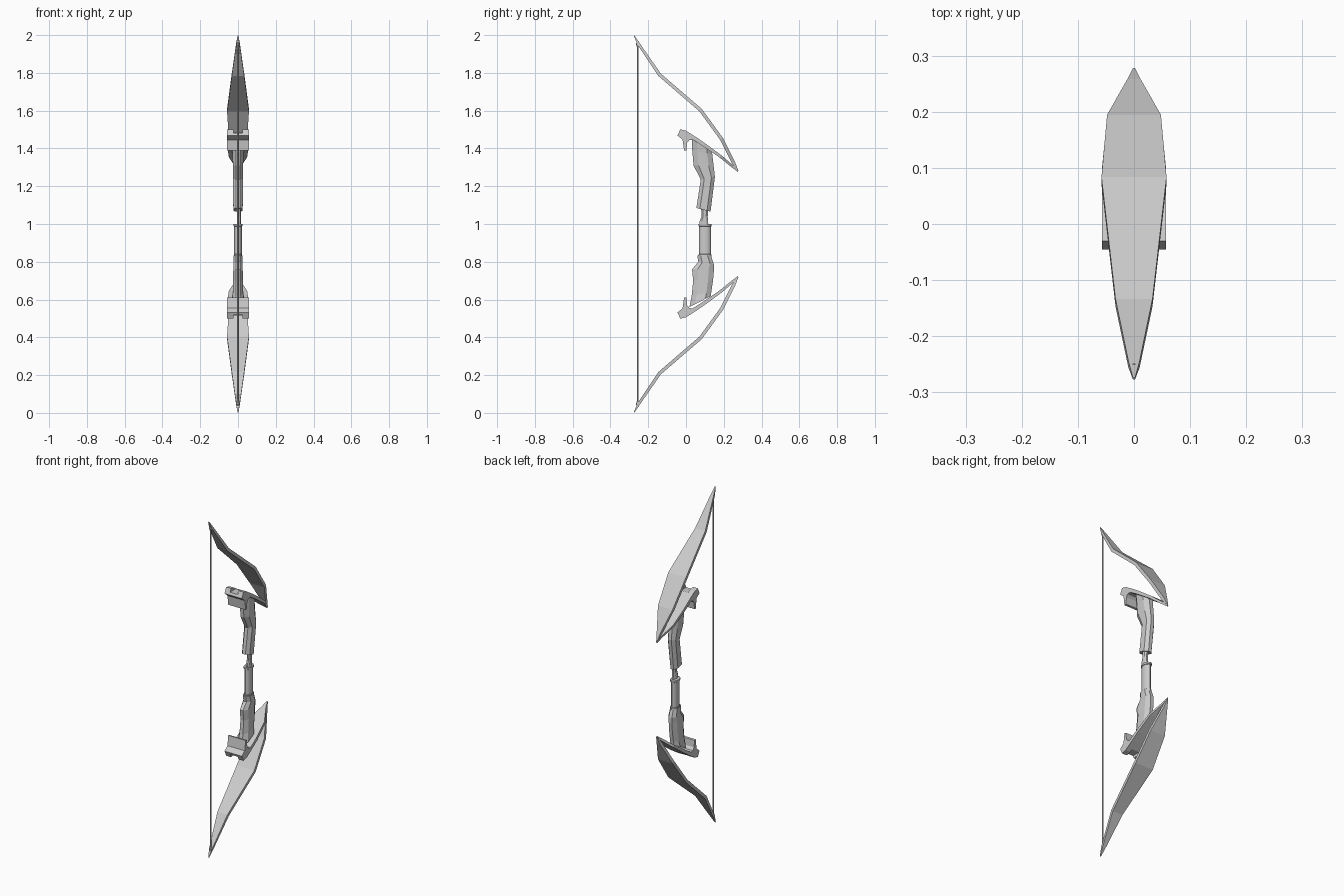
import bpy, bmesh, math
from mathutils import Vector

if "Cube" in bpy.data.objects:
    bpy.data.objects.remove(bpy.data.objects["Cube"])


def make(name, bm):
    bmesh.ops.recalc_face_normals(bm, faces=bm.faces)
    mesh = bpy.data.meshes.new(name)
    bm.to_mesh(mesh)
    bm.free()
    ob = bpy.data.objects.new(name, mesh)
    bpy.context.collection.objects.link(ob)
    return ob


def loft(bm, rings):
    """Skin a list of equal-length rings of points and cap both ends."""
    vs = [[bm.verts.new(p) for p in r] for r in rings]
    n = len(vs[0])
    for a, b in zip(vs, vs[1:]):
        for i in range(n):
            j = (i + 1) % n
            bm.faces.new((a[i], a[j], b[j], b[i]))
    bm.faces.new(vs[0])
    bm.faces.new(vs[-1])


def flip(z, side):
    return z if side > 0 else 2 - z


def limb(name, side):
    # y, z, half width, thickness along the blade
    st = [(-.275, 1.997, .002, .004), (-.25, 1.952, .010, .014),
          (-.14, 1.79, .033, .018), (.077, 1.603, .058, .018),
          (.187, 1.452, .048, .018), (.25, 1.328, .012, .018),
          (.275, 1.28, .002, .006)]
    rings = []
    for i, (y, z, w, t) in enumerate(st):
        a, b = st[max(i - 1, 0)], st[min(i + 1, len(st) - 1)]
        d = Vector((b[0] - a[0], b[1] - a[1])).normalized()
        oy, oz = -d.y * t / 2, d.x * t / 2
        rings.append([(x, y + s * oy, flip(z + s * oz, side))
                      for x, s in ((-w, 1), (w, 1), (w, -1), (-w, -1))])
    bm = bmesh.new()
    loft(bm, rings)
    return make(name, bm)


def bracket(name, side):
    bm = bmesh.new()
    # hooked head
    prof = [(-.045, 1.468), (-.030, 1.501), (0, 1.494), (.055, 1.459),
            (.035, 1.447), (.018, 1.445), (.006, 1.43), (.002, 1.39),
            (-.010, 1.388), (-.018, 1.446)]
    loft(bm, [[(x, y, flip(z, side)) for y, z in prof] for x in (-.057, .057)])
    # plate tapering forward to a point: top y, z, bottom y, z, half width
    plate = [(.055, 1.459, .035, 1.447, .057), (.10, 1.428, .09, 1.412, .057),
             (.19, 1.362, .178, 1.352, .048), (.25, 1.310, .245, 1.298, .012),
             (.276, 1.280, .274, 1.276, .002)]
    loft(bm, [[(-w, a, flip(b, side)), (w, a, flip(b, side)),
               (w, c, flip(d, side)), (-w, c, flip(d, side))]
              for a, b, c, d, w in plate])
    ob = make(name, bm)
    # shallow slot in the head
    cb = bmesh.new()
    bmesh.ops.create_cube(cb, size=1)
    for v in cb.verts:
        v.co = Vector((v.co.x * .05, v.co.y * .07 - .02,
                       flip(v.co.z * .06 + 1.512, side)))
    cut = make(name + "_slot_cutter", cb)
    cut.hide_render = True
    cut.hide_viewport = True
    m = ob.modifiers.new("slot", 'BOOLEAN')
    m.operation = 'DIFFERENCE'
    m.object = cut
    return ob


def riser(name, st, cx=0):
    # back y, z, front y, z, half width; chamfered section
    sec = [(0, -.4), (.25, -1), (.75, -1), (1, -.4),
           (1, .4), (.75, 1), (.25, 1), (0, .4)]
    bm = bmesh.new()
    loft(bm, [[(cx + k * w, a + (c - a) * t, b + (d - b) * t) for t, k in sec]
              for a, b, c, d, w in st])
    return make(name, bm)


def turned(name, rows, y, n=16):
    # z, x radius, y radius
    bm = bmesh.new()
    loft(bm, [[(rx * math.cos(2 * math.pi * i / n),
                y + ry * math.sin(2 * math.pi * i / n), z) for i in range(n)]
              for z, rx, ry in rows])
    ob = make(name, bm)
    bpy.context.view_layer.objects.active = ob
    ob.select_set(True)
    bpy.ops.object.shade_smooth_by_angle(angle=math.radians(30))
    ob.select_set(False)
    return ob


# limbs, brackets and string nocks, above and below
for label, side in (("upper", 1), ("lower", -1)):
    limb(label + "_limb", side)
    bracket(label + "_bracket", side)
    turned(label + "_nock", [(flip(z, side), r, r) for z, r in
                             ((1.94, .006), (1.952, .010), (1.965, .006))],
           -.255, 8)

# riser halves and the offset arrow-rest neck
riser("upper_riser", [(.030, 1.455, .137, 1.385, .034),
                      (.033, 1.390, .139, 1.370, .030),
                      (.040, 1.310, .146, 1.310, .027),
                      (.078, 1.235, .153, 1.250, .026),
                      (.055, 1.085, .130, 1.065, .025)])
riser("arrow_rest_neck", [(.080, 1.09, .118, 1.08, .011),
                          (.082, 1.04, .115, 1.04, .011),
                          (.072, 1.015, .116, 1.015, .011),
                          (.072, .99, .120, .99, .011)], .006)
riser("lower_riser", [(.060, .832, .132, .832, .023),
                      (.065, .800, .148, .785, .025),
                      (.032, .760, .148, .755, .025),
                      (.038, .700, .143, .700, .026),
                      (.030, .620, .134, .640, .028),
                      (.018, .560, .131, .618, .034)])

# grip with end collars
turned("grip", [(.825, .022, .035), (.838, .022, .035), (.84, .020, .031),
                (.987, .020, .031), (.989, .023, .035), (1.0, .023, .035)], .101)

# bowstring
turned("string", [(.045, .004, .004), (1.955, .004, .004)], -.255, 8)
